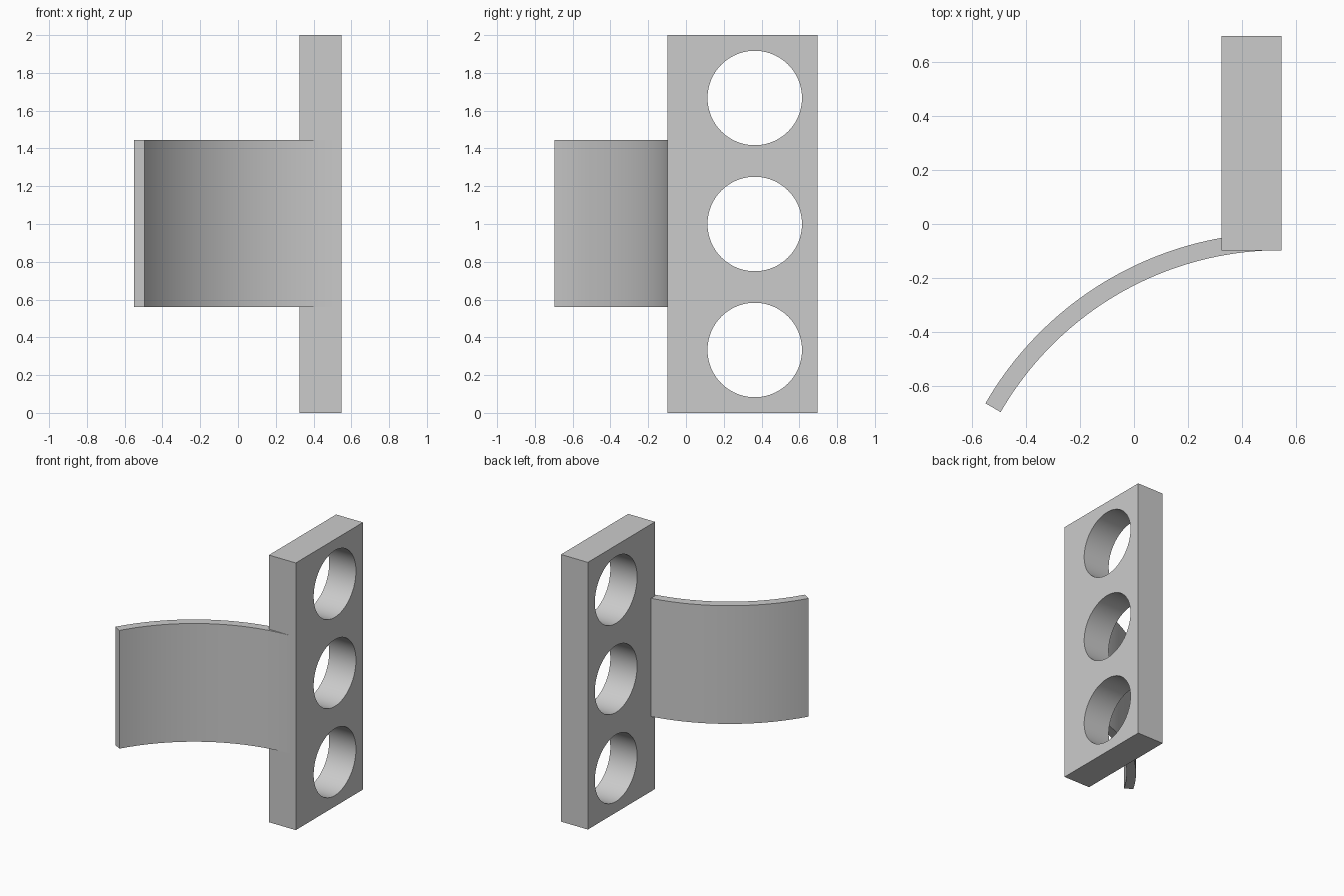
import bpy
import bmesh
from math import sin, cos, radians, pi

cube = bpy.data.objects.get("Cube")
if cube:
    bpy.data.objects.remove(cube, do_unlink=True)

grey = bpy.data.materials.new("plain grey")
grey.use_nodes = True
grey.diffuse_color = (0.6, 0.6, 0.6, 1)
grey.node_tree.nodes["Principled BSDF"].inputs["Base Color"].default_value = (0.6, 0.6, 0.6, 1)


def activate(obj):
    bpy.ops.object.select_all(action="DESELECT")
    obj.select_set(True)
    bpy.context.view_layer.objects.active = obj


def smooth(obj):
    activate(obj)
    bpy.ops.object.shade_smooth_by_angle(angle=radians(30))


# Upright plate
X0, X1, Y0, Y1, HEIGHT = 0.325, 0.547, -0.098, 0.697, 2.0
bpy.ops.mesh.primitive_cube_add(size=1, location=((X0 + X1) / 2, (Y0 + Y1) / 2, HEIGHT / 2))
plate = bpy.context.object
plate.name = "upright_plate"
plate.scale = (X1 - X0, Y1 - Y0, HEIGHT)
bpy.ops.object.transform_apply(location=False, rotation=False, scale=True)
plate.data.materials.append(grey)

# Three round holes through the plate
for i in (-1, 0, 1):
    bpy.ops.mesh.primitive_cylinder_add(vertices=96, radius=0.25, depth=1,
                                        location=(0.436, 0.364, 1 + i * 0.667),
                                        rotation=(0, pi / 2, 0))
    cutter = bpy.context.object
    cutter.name = "hole_cutter"
    cutter.hide_render = True
    cut = plate.modifiers.new("hole", "BOOLEAN")
    cut.operation = "DIFFERENCE"
    cut.solver = "EXACT"
    cut.object = cutter
    activate(plate)
    bpy.ops.object.modifier_apply(modifier=cut.name)
    bpy.data.objects.remove(cutter, do_unlink=True)
smooth(plate)

# Curved arm: a sixty degree arc, tangent to the front of the plate
CX, CY, INNER, OUTER = 0.545, -1.297, 1.2, 1.265
LOW, HIGH, STEPS = 0.56, 1.445, 40
bm = bmesh.new()
angles = [radians(1 + 59 * i / STEPS) for i in range(STEPS + 1)]
outline = [(INNER, a) for a in angles] + [(OUTER, a) for a in reversed(angles)]
base = bm.faces.new([bm.verts.new((CX - r * sin(a), CY + r * cos(a), LOW)) for r, a in outline])
top = bmesh.ops.extrude_face_region(bm, geom=[base])["geom"]
bmesh.ops.translate(bm, vec=(0, 0, HIGH - LOW),
                    verts=[v for v in top if isinstance(v, bmesh.types.BMVert)])
bmesh.ops.recalc_face_normals(bm, faces=bm.faces)
mesh = bpy.data.meshes.new("curved_arm")
bm.to_mesh(mesh)
bm.free()
arm = bpy.data.objects.new("curved_arm", mesh)
bpy.context.collection.objects.link(arm)
mesh.materials.append(grey)
smooth(arm)
